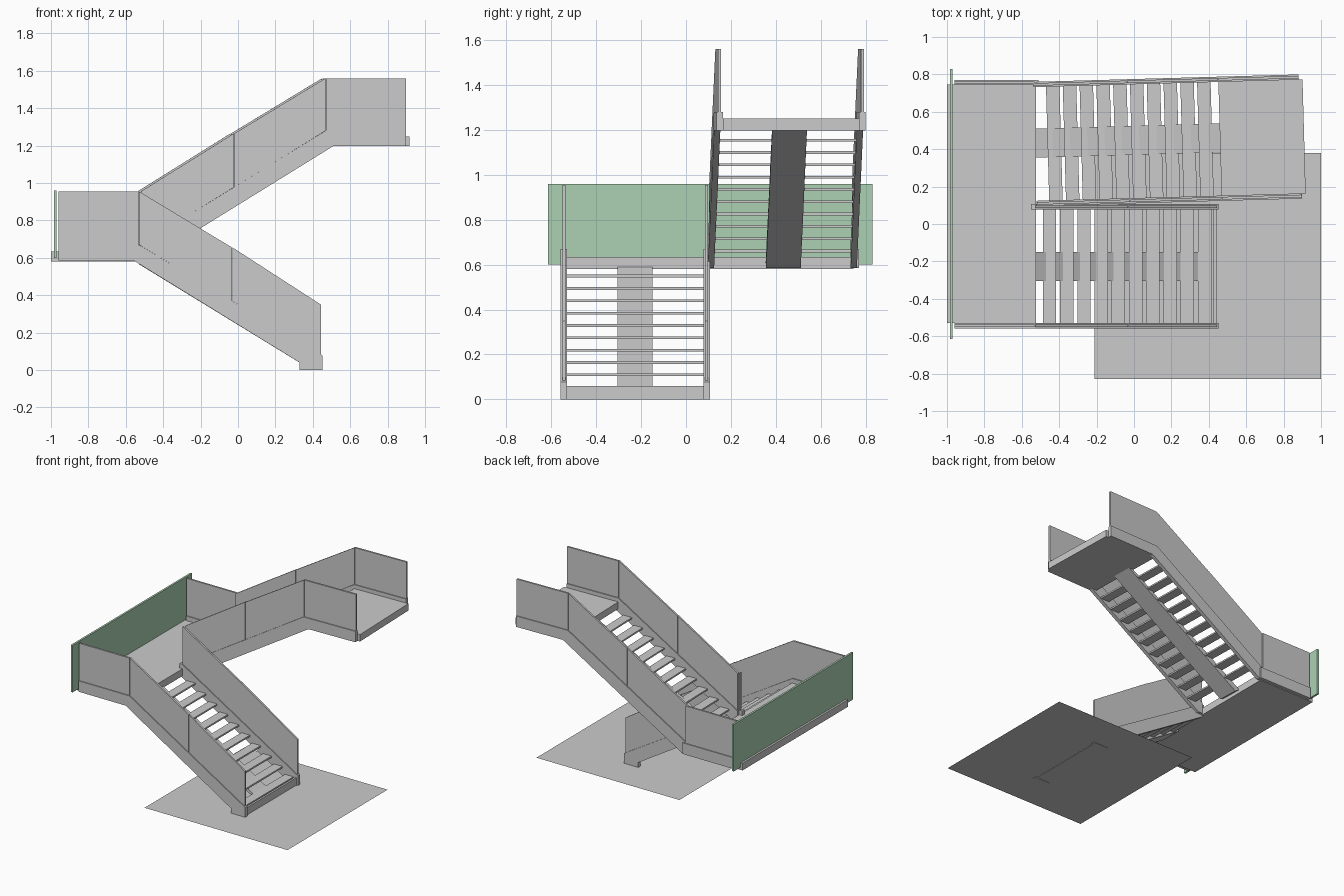
import bpy, math
from mathutils import Matrix

if "Cube" in bpy.data.objects:
    bpy.data.objects.remove(bpy.data.objects["Cube"])

# The upper flight is turned slightly about the landing edge
PIVOT = (-0.53, 0.43, 0.0)
TURN = (Matrix.Translation(PIVOT) @ Matrix.Rotation(math.radians(1.6), 4, 'Z')
        @ Matrix.Translation([-c for c in PIVOT]))


def prism(name, profile, y0, y1, turned=False):
    """Extrude an x-z profile between two y values."""
    n = len(profile)
    verts = [(x, y, z) for y in (y0, y1) for x, z in profile]
    faces = [list(range(n)), list(range(2 * n - 1, n - 1, -1))]
    faces += [[i, i + n, (i + 1) % n + n, (i + 1) % n] for i in range(n)]
    area = sum(profile[i][0] * profile[(i + 1) % n][1]
               - profile[(i + 1) % n][0] * profile[i][1] for i in range(n))
    if area < 0:
        faces = [f[::-1] for f in faces]
    me = bpy.data.meshes.new(name)
    me.from_pydata(verts, [], faces)
    if turned:
        me.transform(TURN)
    ob = bpy.data.objects.new(name, me)
    bpy.context.collection.objects.link(ob)
    return ob


def box(name, x0, x1, y0, y1, z0, z1, turned=False):
    return prism(name, [(x0, z0), (x1, z0), (x1, z1), (x0, z1)], y0, y1, turned)


def panels(name, base, top, y, turned=False):
    """Row of thin balustrade panels between matching base and top points."""
    for i in range(len(base) - 1):
        (xa, za), (xb, zb) = base[i], base[i + 1]
        (_, ta), (_, tb) = top[i], top[i + 1]
        g = 0.0015 if xb > xa else -0.0015
        prism(f"{name}_{i + 1}", [(xa + g, za), (xb - g, zb), (xb - g, tb), (xa + g, ta)],
              y - 0.007, y + 0.007, turned)


# Ground plane
me = bpy.data.meshes.new("ground_plate")
me.from_pydata([(-0.21, -0.83, 0.003), (1, -0.83, 0.003), (1, 0.38, 0.003), (-0.21, 0.38, 0.003)],
               [], [(0, 1, 2, 3)])
bpy.context.collection.objects.link(bpy.data.objects.new("ground_plate", me))

# Middle landing and its back edge stringer
box("middle_landing", -1.0, -0.525, -0.53, 0.745, 0.58, 0.635)
box("landing_side_stringer", -0.96, -0.51, 0.742, 0.77, 0.585, 0.67)
panels("landing_side_panel", [(-0.96, 0.67), (-0.53, 0.67)],
       [(-0.96, 0.955), (-0.53, 0.955)], 0.756)

# Green end panel
green = bpy.data.materials.new("green")
green.diffuse_color = (0.41, 0.64, 0.45, 1)
green.use_nodes = True
green.node_tree.nodes["Principled BSDF"].inputs["Base Color"].default_value = green.diffuse_color
box("end_panel", -0.985, -0.97, -0.615, 0.83, 0.6, 0.96).data.materials.append(green)

# Lower flight: stringers
foot = [(0.33, 0.04), (0.33, 0), (0.452, 0), (0.452, 0.078)]
prism("lower_outer_stringer", foot + [(-0.53, 0.67), (-0.96, 0.67), (-0.96, 0.587), (-0.56, 0.587)],
      -0.558, -0.53)
prism("lower_inner_stringer", foot + [(-0.53, 0.67), (-0.55, 0.67), (-0.55, 0.582)], 0.078, 0.106)

# Lower flight: balustrade
base = [(0.445, 0.08), (-0.03, 0.368), (-0.53, 0.67), (-0.96, 0.67)]
top = [(0.445, 0.35), (-0.03, 0.655), (-0.53, 0.955), (-0.96, 0.955)]
panels("lower_outer_panel", base, top, -0.544)
panels("lower_inner_panel", base[:3], top[:3], 0.092)

# Lower flight: first riser, centre beam
box("bottom_riser", 0.425, 0.44, -0.53, 0.08, 0, 0.06)
prism("lower_centre_beam", [(0.36, 0.021), (0.36, 0.047), (-0.53, 0.592), (-0.53, 0.566)], -0.305, -0.15)

# Upper flight: stringers and balustrade
rail = [(-0.53, 0.585), (-0.49, 0.585), (0.5, 1.197), (0.89, 1.197),
        (0.89, 1.28), (0.46, 1.28), (-0.53, 0.67)]
base = [(-0.53, 0.67), (-0.03, 0.978), (0.46, 1.28), (0.89, 1.28)]
top = [(-0.53, 0.955), (-0.03, 1.265), (0.46, 1.56), (0.89, 1.56)]
for side, y in (("inner", 0.11), ("outer", 0.746)):
    prism(f"upper_{side}_stringer", rail, y - 0.014, y + 0.014, True)
    panels(f"upper_{side}_panel", base, top, y, True)

# Upper flight: centre beam and top landing
prism("upper_centre_beam", [(-0.49, 0.585), (0.5, 1.197), (0.46, 1.197), (-0.53, 0.61)], 0.355, 0.51, True)
box("top_landing", 0.46, 0.91, 0.124, 0.732, 1.197, 1.25, True)

# Treads of both flights
for k in range(10):
    x, z = 0.342 - 0.0922 * k, 0.06 + 0.055 * k
    box(f"lower_tread_{k + 1}", x, x + 0.072, -0.53, 0.078, z - 0.012, z)
    x, z = -0.462 + 0.0898 * k, 0.667 + 0.0548 * k
    box(f"upper_tread_{k + 1}", x, x + 0.072, 0.124, 0.732, z - 0.012, z, True)
